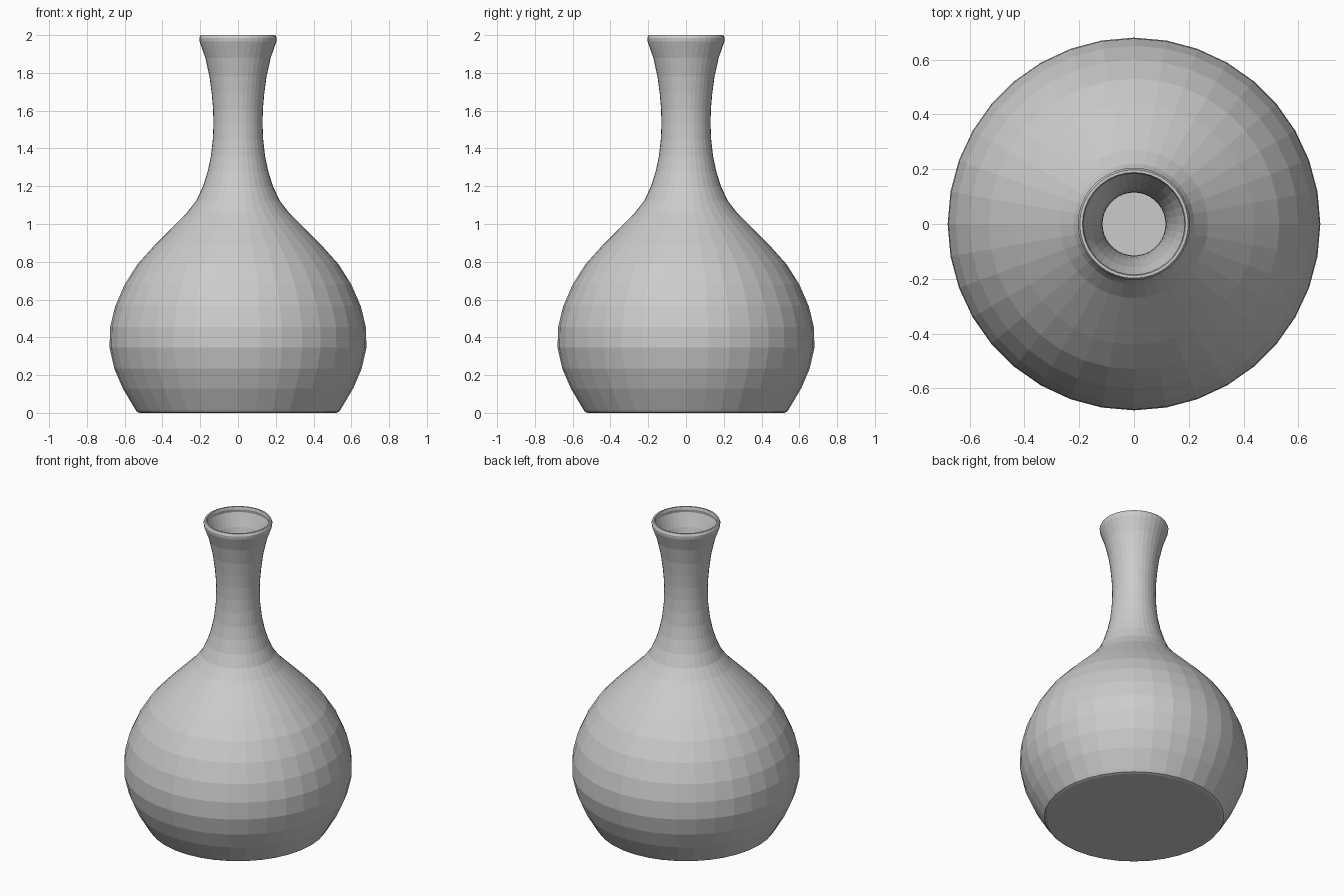
import bpy, bmesh, math

cube = bpy.data.objects.get("Cube")
if cube:
    bpy.data.objects.remove(cube, do_unlink=True)

SIDES = 36
WALL = 0.015

# Plain grey glaze
glaze = bpy.data.materials.new("grey_glaze")
glaze.use_nodes = True
grey = (0.6, 0.6, 0.6, 1)
glaze.diffuse_color = grey
glaze.node_tree.nodes["Principled BSDF"].inputs["Base Color"].default_value = grey

# Outer silhouette from foot to rim: (radius, height)
outer = [(0.52, 0), (0.535, 0.005), (0.545, 0.02), (0.61, 0.13), (0.655, 0.235),
         (0.68, 0.345), (0.677, 0.455), (0.65, 0.565), (0.60, 0.68), (0.53, 0.79),
         (0.44, 0.89), (0.35, 0.98), (0.27, 1.06), (0.22, 1.125), (0.185, 1.2),
         (0.16, 1.28), (0.143, 1.36), (0.133, 1.45), (0.13, 1.53), (0.132, 1.61),
         (0.139, 1.69), (0.151, 1.78), (0.173, 1.88), (0.203, 1.965),
         (0.205, 1.985), (0.198, 2.0)]

# Inner wall follows the silhouette, offset by the wall thickness
inner = [(0.188, 2.0), (0.184, 1.985)]
inner += [(r - WALL, z) for r, z in reversed(outer[3:-2])]
inner.append((0.53, 0.02))


def lathe(name, profile, material):
    """Revolve a profile about z, closing both ends with flat discs."""
    bm = bmesh.new()
    rings = []
    for r, z in profile:
        rings.append([bm.verts.new((r * math.cos(i * math.tau / SIDES),
                                    r * math.sin(i * math.tau / SIDES), z))
                      for i in range(SIDES)])
    for low, high in zip(rings, rings[1:]):
        for i in range(SIDES):
            j = (i + 1) % SIDES
            bm.faces.new((low[i], low[j], high[j], high[i]))
    bm.faces.new(list(reversed(rings[0])))
    bm.faces.new(rings[-1])
    bmesh.ops.recalc_face_normals(bm, faces=bm.faces)
    mesh = bpy.data.meshes.new(name)
    bm.to_mesh(mesh)
    bm.free()
    mesh.materials.append(material)
    obj = bpy.data.objects.new(name, mesh)
    bpy.context.collection.objects.link(obj)
    return obj


# Hollow vase with a flat foot and rounded rim
lathe("vase", outer + inner, glaze)
